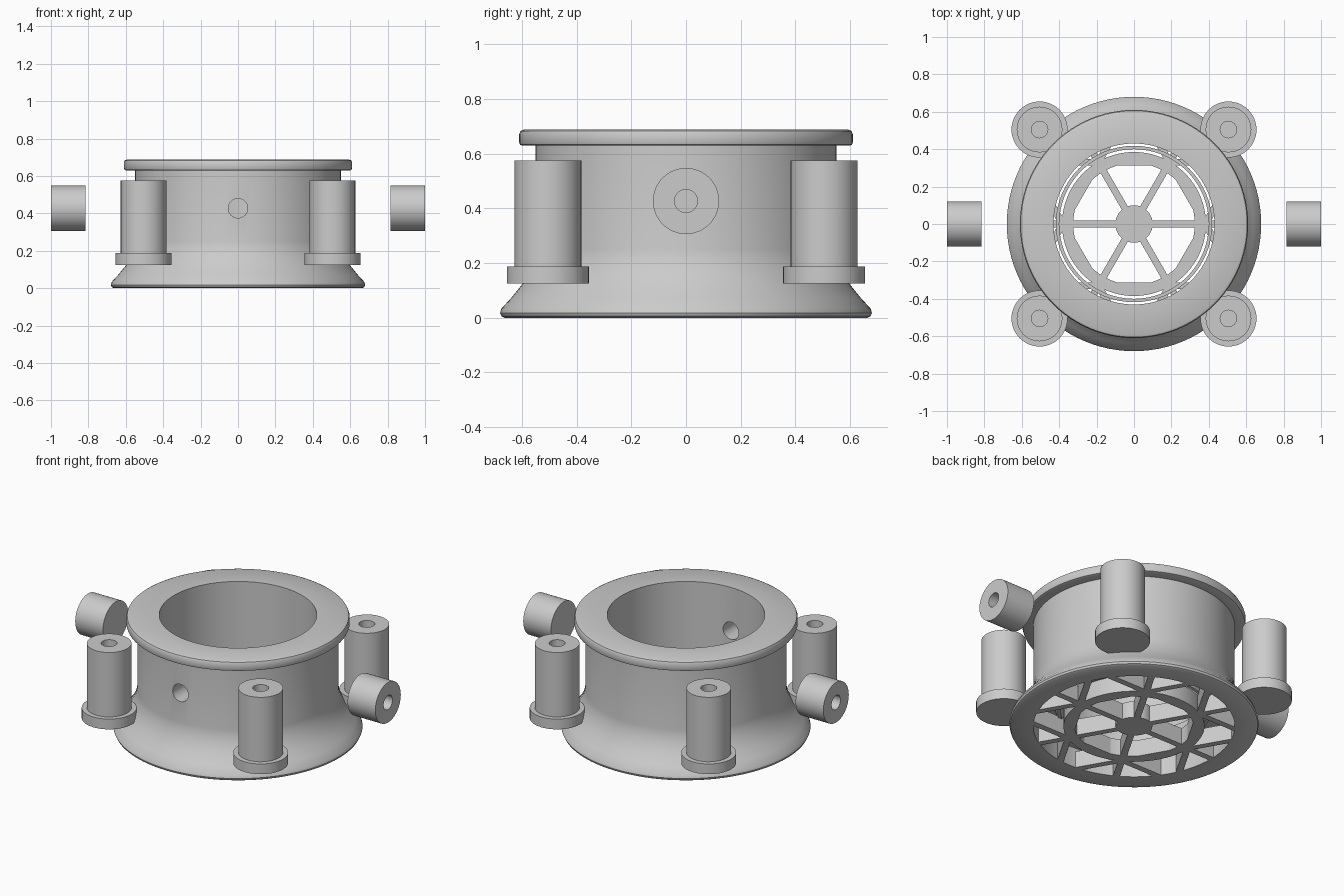
import bpy, bmesh, math
from mathutils import Matrix

if "Cube" in bpy.data.objects:
    bpy.data.objects.remove(bpy.data.objects["Cube"])


def finish(name, bm, matrix=None):
    bmesh.ops.remove_doubles(bm, verts=bm.verts, dist=1e-5)
    bmesh.ops.recalc_face_normals(bm, faces=bm.faces)
    if matrix:
        bm.transform(matrix)
    me = bpy.data.meshes.new(name)
    bm.to_mesh(me)
    bm.free()
    ob = bpy.data.objects.new(name, me)
    bpy.context.collection.objects.link(ob)
    return ob


def smooth(ob):
    bpy.ops.object.select_all(action='DESELECT')
    ob.select_set(True)
    bpy.context.view_layer.objects.active = ob
    bpy.ops.object.shade_smooth_by_angle(angle=math.radians(30))


def lathe(name, profile, closed=False, steps=64, matrix=None):
    """Spin (radius, height) points around z."""
    bm = bmesh.new()
    vs = [bm.verts.new((r, 0, z)) for r, z in profile]
    es = [bm.edges.new(p) for p in zip(vs, vs[1:])]
    if closed:
        es.append(bm.edges.new((vs[-1], vs[0])))
    bmesh.ops.spin(bm, geom=vs + es, cent=(0, 0, 0), axis=(0, 0, 1),
                   angle=2 * math.pi, steps=steps, use_merge=True)
    ob = finish(name, bm, matrix)
    smooth(ob)
    return ob


# Flared housing with rolled top flange, straight bore and recessed underside
body = lathe("flared_housing", [
    (0.55, 0), (0.664, 0), (0.675, 0.006), (0.68, 0.018), (0.675, 0.034),
    (0.64, 0.072), (0.605, 0.115), (0.585, 0.145), (0.568, 0.18),
    (0.556, 0.215), (0.55, 0.25), (0.55, 0.63),
    (0.60, 0.63), (0.607, 0.633), (0.61, 0.641), (0.61, 0.672),
    (0.605, 0.683), (0.594, 0.688), (0.43, 0.688),
    (0.43, 0.12), (0.55, 0.12)], closed=True, steps=96)

# Round hole through the front wall
bm = bmesh.new()
bmesh.ops.create_cone(bm, cap_ends=True, segments=32, radius1=0.052,
                      radius2=0.052, depth=0.4)
cutter = finish("hole_cutter", bm, Matrix.Translation((0, -0.5, 0.427))
                @ Matrix.Rotation(math.pi / 2, 4, 'X'))
cutter.hide_render = True
cut = body.modifiers.new("front_hole", 'BOOLEAN')
cut.operation = 'DIFFERENCE'
cut.solver = 'EXACT'
cut.object = cutter
bpy.context.view_layer.objects.active = body
bpy.ops.object.modifier_apply(modifier=cut.name)
bpy.data.objects.remove(cutter)
smooth(body)

# Triangular lattice of bars across the underside
H = 0.1
bm = bmesh.new()
for k in range(3):
    turn = Matrix.Rotation(k * math.pi / 3, 4, 'Z')
    for d in (-0.33, 0, 0.33):
        length = 2 * math.sqrt(0.56 ** 2 - d ** 2)
        bmesh.ops.create_cube(bm, size=1, matrix=turn
                              @ Matrix.Translation((0, d, H / 2))
                              @ Matrix.Diagonal((length, 0.037, H, 1)))
finish("grille_bars", bm)

# Grille hub, ring and thin sleeve resting on the bars
lathe("grille_hub", [(0, 0), (0.1, 0), (0.1, H), (0, H)], steps=48)
lathe("grille_ring", [(0.325, 0), (0.385, 0), (0.385, H), (0.325, H)], True)
lathe("inner_sleeve", [(0.40, H - 0.01), (0.418, H - 0.01), (0.418, 0.2),
                       (0.40, 0.2)], True)

# Four screw posts with wide feet and blind holes
for sx in (-1, 1):
    for sy in (-1, 1):
        lathe("screw_post", [
            (0, 0.125), (0.15, 0.125), (0.15, 0.187), (0.122, 0.187),
            (0.122, 0.575), (0.044, 0.575), (0.044, 0.26), (0, 0.26)],
            steps=48, matrix=Matrix.Translation((sx * 0.505, sy * 0.505, 0)))

# Two separate side knobs, drilled from their outer ends
for sx in (-1, 1):
    lathe("side_knob", [
        (0, 0.815), (0.121, 0.815), (0.121, 1.0), (0.042, 1.0),
        (0.042, 0.86), (0, 0.86)], steps=48,
        matrix=Matrix.Translation((0, 0, 0.427))
        @ Matrix.Rotation(sx * math.pi / 2, 4, 'Y'))
